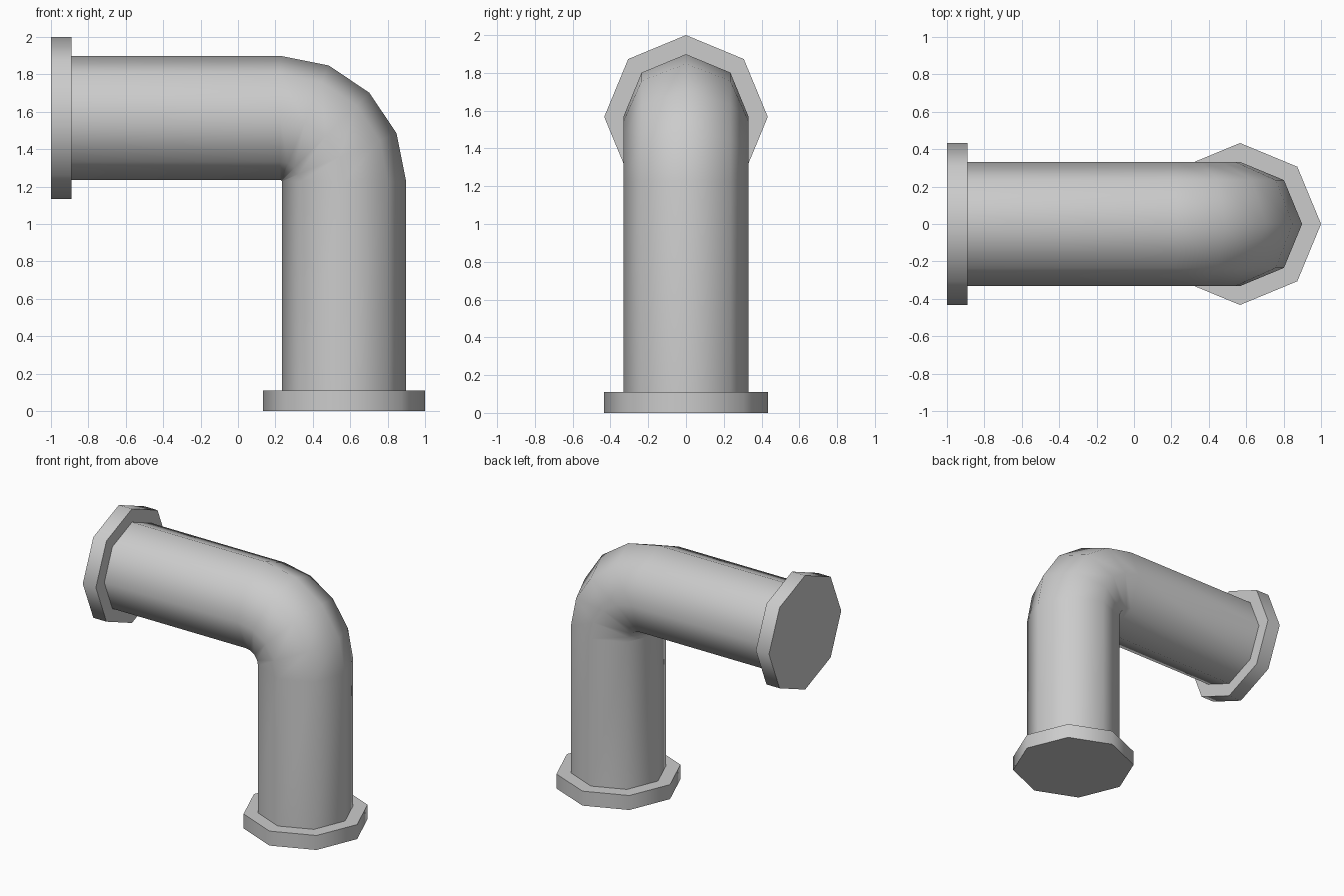
import bpy
import math
from mathutils import Vector

if "Cube" in bpy.data.objects:
    bpy.data.objects.remove(bpy.data.objects["Cube"])

SIDES = 8
PIPE_R, FLANGE_R, FLANGE_T = 0.332, 0.433, 0.11
BEND_R = 0.34
AXIS_X, AXIS_Z = 1 - FLANGE_R, 2 - FLANGE_R
BEND = Vector((AXIS_X - BEND_R, 0, AXIS_Z - BEND_R))


def ring(angle, radius, offset=0.0):
    """Octagon round the pipe axis at a bend angle, pushed along the axis."""
    n = Vector((math.cos(angle), 0, math.sin(angle)))
    along = Vector((-n.z, 0, n.x))
    centre = BEND + n * BEND_R + along * offset
    points = []
    for k in range(SIDES):
        a = math.tau * k / SIDES
        points.append(centre + radius * (math.cos(a) * n + math.sin(a) * Vector((0, 1, 0))))
    return points


def skin(name, rings, cap_start=False, cap_end=False):
    """Join successive rings with quads and optionally close the ends."""
    verts = [p for r in rings for p in r]
    faces = []
    for i in range(len(rings) - 1):
        for j in range(SIDES):
            k = (j + 1) % SIDES
            a, b = i * SIDES, (i + 1) * SIDES
            faces.append((a + j, a + k, b + k, b + j))
    if cap_start:
        faces.append(tuple(reversed(range(SIDES))))
    if cap_end:
        faces.append(tuple(range(len(verts) - SIDES, len(verts))))
    mesh = bpy.data.meshes.new(name)
    mesh.from_pydata(verts, [], faces)
    obj = bpy.data.objects.new(name, mesh)
    bpy.context.collection.objects.link(obj)
    bpy.ops.object.select_all(action='DESELECT')
    obj.select_set(True)
    bpy.context.view_layer.objects.active = obj
    bpy.ops.object.shade_smooth_by_angle(angle=math.radians(60))
    return obj


up, side = 0.0, math.pi / 2
low_end = -BEND.z            # axis offset of the floor end
far_end = BEND.x + 1         # axis offset of the wall end
low_in, far_in = low_end + FLANGE_T, far_end - FLANGE_T

# Pipe: upright leg, four-step elbow, level leg
skin("elbow_pipe",
     [ring(up, PIPE_R, low_in)]
     + [ring(side * i / 4, PIPE_R) for i in range(5)]
     + [ring(side, PIPE_R, far_in)])

# Flange on the floor
skin("bottom_flange",
     [ring(up, FLANGE_R, low_end), ring(up, FLANGE_R, low_in), ring(up, PIPE_R, low_in)],
     cap_start=True)

# Flange at the end of the level leg
skin("side_flange",
     [ring(side, PIPE_R, far_in), ring(side, FLANGE_R, far_in), ring(side, FLANGE_R, far_end)],
     cap_end=True)
